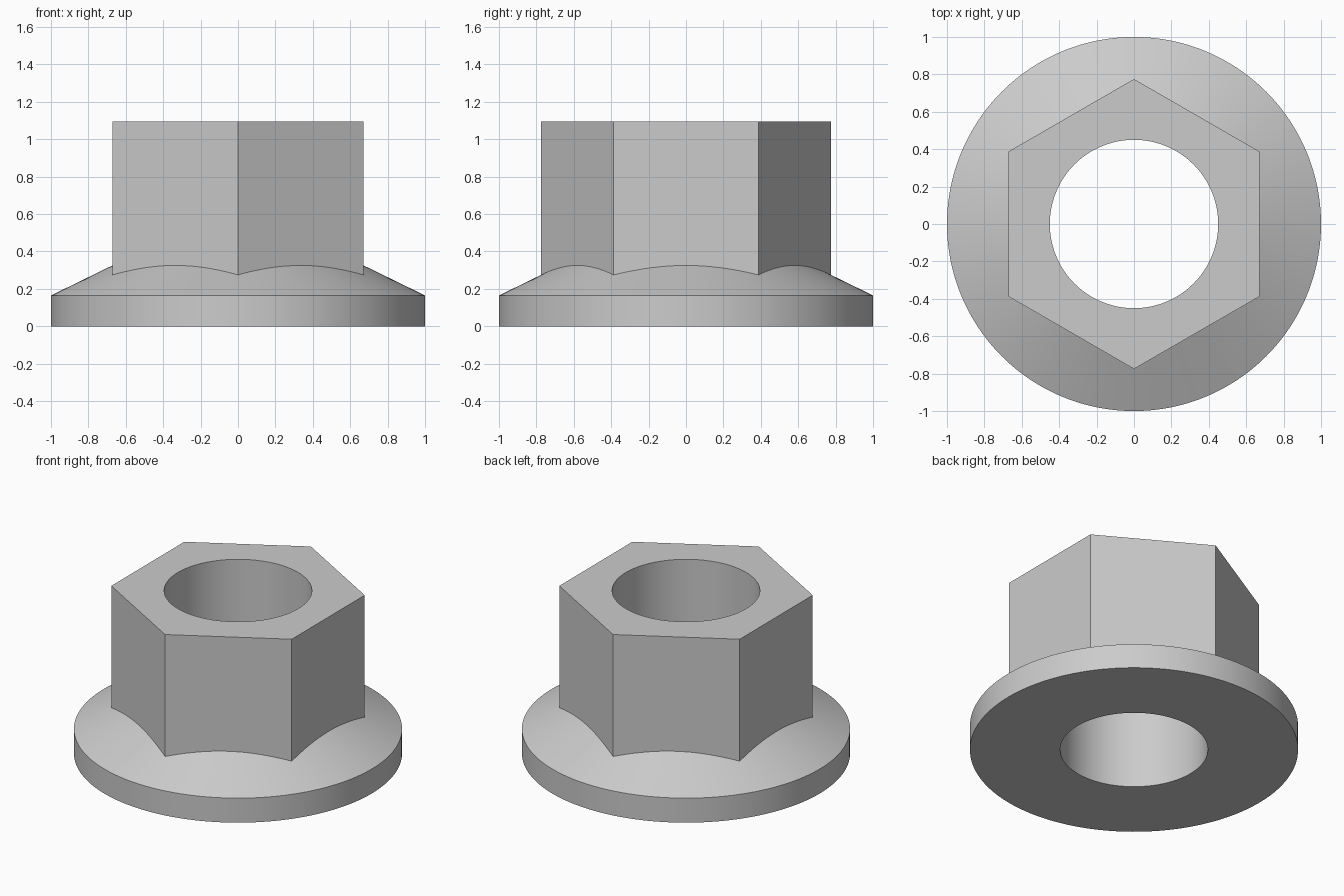
import bpy
import bmesh
from math import sin, cos, pi

if "Cube" in bpy.data.objects:
    bpy.data.objects.remove(bpy.data.objects["Cube"], do_unlink=True)

SEGMENTS = 192
BORE, FLANGE, CORNER = 0.45, 1.0, 0.775
RIM_Z, TOP_Z, SLOPE = 0.165, 1.095, 0.488


def hex_radius(a):
    # Distance to the hexagon's side, with corners on the y axis
    off = (a + pi / 6) % (pi / 3) - pi / 6
    return CORNER * cos(pi / 6) / cos(off)


def cone_height(a):
    # Height where the hexagon meets the flange's cone
    return RIM_Z + SLOPE * (FLANGE - hex_radius(a))


# Closed cross-section: (radius, height) at each angle
section = [
    lambda a: (BORE, 0),
    lambda a: (FLANGE, 0),
    lambda a: (FLANGE, RIM_Z),
    lambda a: (hex_radius(a), cone_height(a)),
    lambda a: (hex_radius(a), TOP_Z),
    lambda a: (BORE, TOP_Z),
]

# Sweep the section round the axis as one solid
bm = bmesh.new()
angles = [2 * pi * i / SEGMENTS for i in range(SEGMENTS)]
rings = []
for point in section:
    ring = []
    for a in angles:
        r, z = point(a)
        ring.append(bm.verts.new((r * cos(a), r * sin(a), z)))
    rings.append(ring)

for k, low in enumerate(rings):
    high = rings[(k + 1) % len(rings)]
    for i in range(SEGMENTS):
        j = (i + 1) % SEGMENTS
        bm.faces.new((low[i], low[j], high[j], high[i]))
bmesh.ops.recalc_face_normals(bm, faces=bm.faces)

mesh = bpy.data.meshes.new("flange_nut")
bm.to_mesh(mesh)
bm.free()
nut = bpy.data.objects.new("flange_nut", mesh)
bpy.context.collection.objects.link(nut)

# Plain grey metal
grey = bpy.data.materials.new("light_grey")
grey.use_nodes = True
colour = (0.6, 0.6, 0.6, 1)
grey.diffuse_color = colour
grey.node_tree.nodes["Principled BSDF"].inputs["Base Color"].default_value = colour
mesh.materials.append(grey)

# Round walls smooth, corners crisp
bpy.ops.object.select_all(action="DESELECT")
nut.select_set(True)
bpy.context.view_layer.objects.active = nut
bpy.ops.object.shade_smooth_by_angle(angle=pi / 6)
